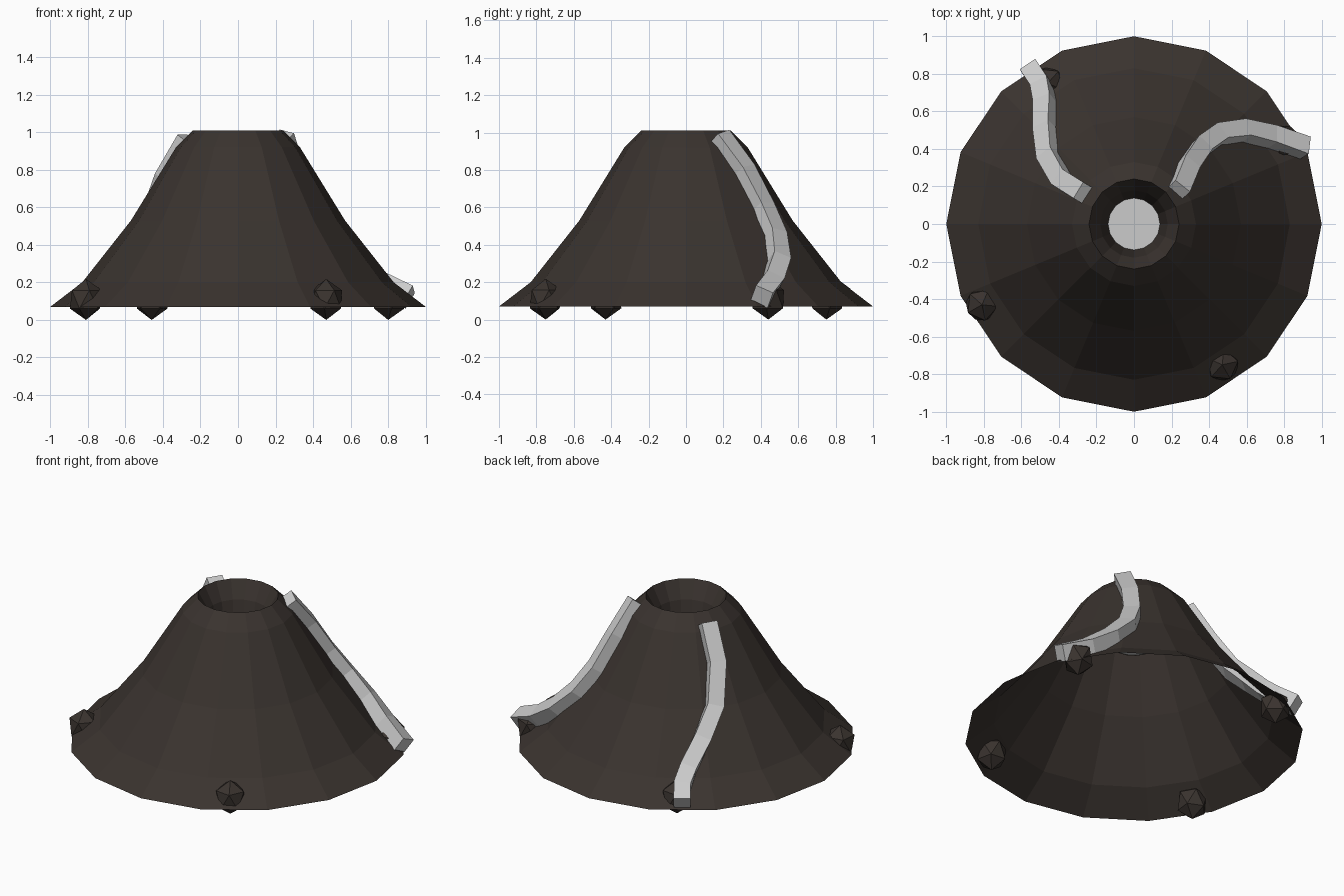
import bpy, bmesh, math
from mathutils import Vector

if "Cube" in bpy.data.objects:
    bpy.data.objects.remove(bpy.data.objects["Cube"])

SIDES = 16
# (radius, height) from the outer foot over the rim and down into the crater
PROFILE = [(1.0, 0.07), (0.83, 0.2), (0.57, 0.53), (0.33, 0.92),
           (0.24, 1.01), (0.18, 0.9), (0.137, 0.7)]

rock = bpy.data.materials.new("dark_rock")
rock.diffuse_color = (0.042, 0.033, 0.028, 1)
rock.use_nodes = True
rock.node_tree.nodes["Principled BSDF"].inputs["Base Color"].default_value = rock.diffuse_color


def finish(bm, name, mat=None):
    bmesh.ops.recalc_face_normals(bm, faces=bm.faces)
    me = bpy.data.meshes.new(name)
    bm.to_mesh(me)
    bm.free()
    ob = bpy.data.objects.new(name, me)
    bpy.context.collection.objects.link(ob)
    if mat:
        me.materials.append(mat)
    return ob


def ring(bm, r, z):
    return [bm.verts.new((r * math.cos(2 * math.pi * i / SIDES),
                          r * math.sin(2 * math.pi * i / SIDES), z))
            for i in range(SIDES)]


def bridge(bm, a, b):
    n = len(a)
    for i in range(n):
        j = (i + 1) % n
        bm.faces.new((a[i], a[j], b[j], b[i]))


# hollow mountain shell with crater
bm = bmesh.new()
rings = [ring(bm, r, z) for r, z in PROFILE]
for a, b in zip(rings, rings[1:]):
    bridge(bm, a, b)
finish(bm, "volcano_cone", rock)

# lava surface deep in the crater
bm = bmesh.new()
bm.faces.new(ring(bm, 0.14, 0.705))
finish(bm, "crater_lava")


def surface(x, y):
    """Height and outward normal of the outer slope above a point."""
    r = math.hypot(x, y)
    for (r0, z0), (r1, z1) in zip(PROFILE[:4], PROFILE[1:5]):
        if r >= r1 or r1 == PROFILE[4][0]:
            t = (r0 - r) / (r0 - r1)
            dr, dz = r0 - r1, z1 - z0
            n = Vector((x / r * dz, y / r * dz, dr)).normalized()
            return z0 + t * (z1 - z0), n


# square lava streams following the slope
def stream(name, path, half=0.05):
    pts, normals = [], []
    for i, (x, y) in enumerate(path):
        z, n = surface(x, y)
        lift = 0.01 + 0.03 * (i / (len(path) - 1)) ** 3
        pts.append(Vector((x, y, z)) + n * lift)
        normals.append(n)
    bm = bmesh.new()
    loops = []
    for i, p in enumerate(pts):
        t = (pts[min(i + 1, len(pts) - 1)] - pts[max(i - 1, 0)]).normalized()
        # average neighbouring normals so the band bends gently
        n = sum(normals[max(i - 1, 0):i + 2], Vector())
        n = (n - t * n.dot(t)).normalized()
        s = t.cross(n)
        loops.append([bm.verts.new(p + s * a * half + n * b * half)
                      for a, b in ((1, 1), (-1, 1), (-1, -1), (1, -1))])
    for a, b in zip(loops, loops[1:]):
        bridge(bm, a, b)
    bm.faces.new(loops[0])
    bm.faces.new(loops[-1])
    finish(bm, name)


stream("lava_stream_right", [(0.225, 0.17), (0.28, 0.3), (0.35, 0.4), (0.44, 0.465),
                             (0.57, 0.485), (0.72, 0.455), (0.89, 0.395)])
stream("lava_stream_left", [(-0.255, 0.155), (-0.37, 0.225), (-0.445, 0.35),
                            (-0.465, 0.5), (-0.465, 0.64), (-0.485, 0.73), (-0.54, 0.81)])

# four boulders around the foot
for i, (x, y) in enumerate([(0.8, 0.44), (-0.46, 0.75), (-0.81, -0.43), (0.47, -0.75)]):
    bm = bmesh.new()
    bmesh.ops.create_icosphere(bm, subdivisions=1, radius=0.1)
    ob = finish(bm, f"boulder_{i + 1}", rock)
    ob.scale = (0.96, 0.96, 1.09)
    ob.rotation_euler.z = math.radians(30 + 90 * i)
    ob.location = (x, y, 0.109)
